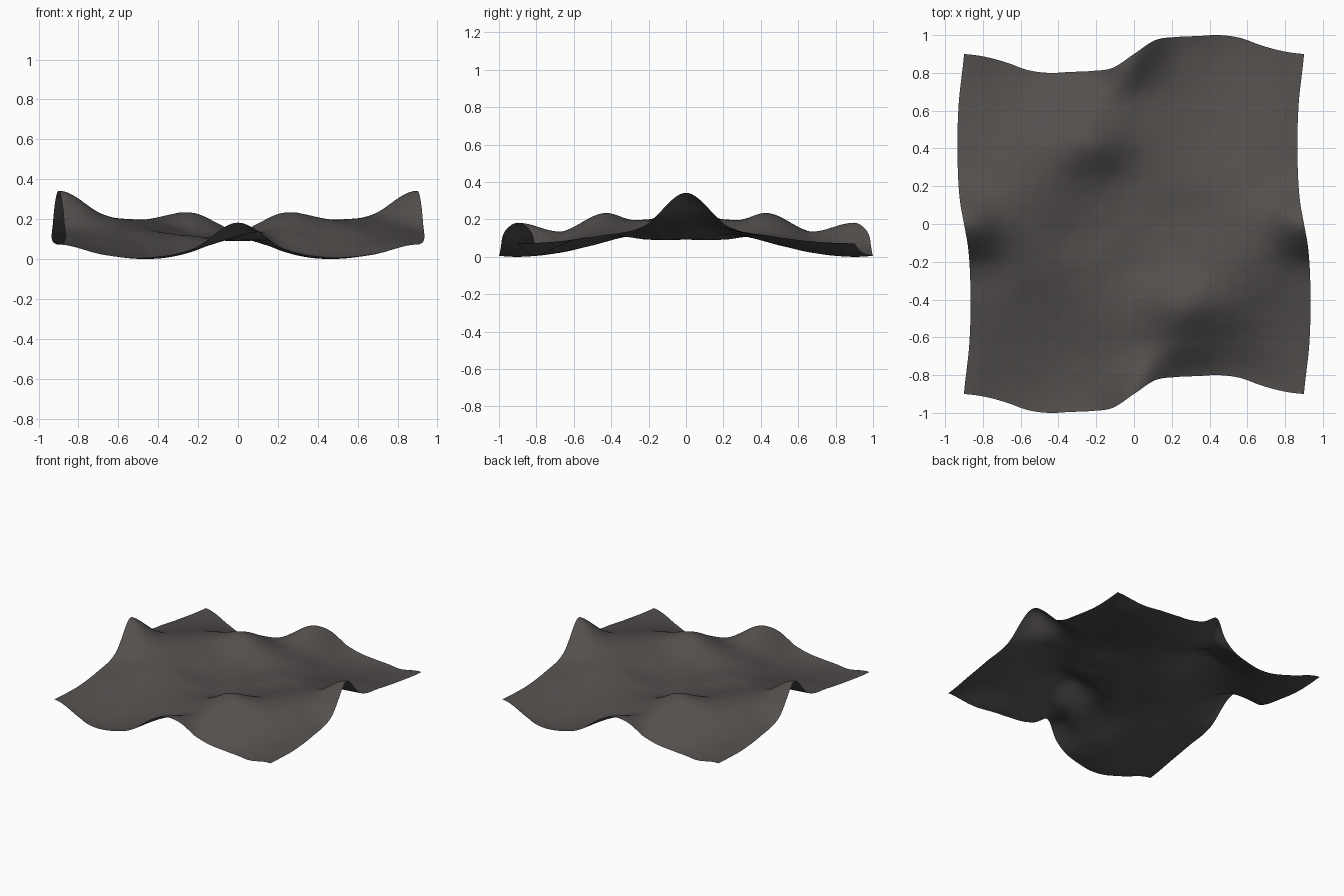
import bpy, bmesh, math
from mathutils import Vector, noise

if "Cube" in bpy.data.objects:
    bpy.data.objects.remove(bpy.data.objects["Cube"])

HALF = 0.9          # half width of the repeating tile
N = 112             # mesh resolution

# Control heights, rows y = -0.9 .. 0, columns x = -0.9 .. 0.675 (step 0.225).
# The other half follows from the half-turn symmetry; the tile repeats at its borders.
ROWS = [
    [.08, .03, .015, .06, .19, .06, .015, .03],
    [.09, .05, .02, .05, .12, .155, .10, .085],
    [.12, .10, .075, .095, .14, .238, .20, .145],
    [.17, .155, .14, .12, .105, .15, .205, .20],
    [.35, .23, .17, .115, .10, .115, .17, .23],
]
# Sideways bulge of the borders, from the middle of an edge to its corner
BULGE_Y = [0, .073, .09, .095, .1, .085, .045, .015, 0]
BULGE_X = [0, .02, .03, .034, .035, .032, .025, .012, 0]


def control(i, j):
    i, j = i % 8, j % 8
    if j > 4:
        i, j = (-i) % 8, 8 - j
    return ROWS[j][i]


def spline(p, t):
    a, b, c, d = p
    return b + 0.5 * t * (c - a + t * (2*a - 5*b + 4*c - d + t * (3*(b - c) + d - a)))


def height(u, v):
    s, t = (u + HALF) / 0.225, (v + HALF) / 0.225
    i, j = math.floor(s), math.floor(t)
    cols = [spline([control(i + a, j + b) for a in range(-1, 3)], s - i)
            for b in range(-1, 3)]
    return spline(cols, t - j)


def rough(u, v):
    # fine weathering, equal under a half turn, fading out at the borders
    fade = (1 - (u / HALF) ** 4) * (1 - (v / HALF) ** 4)
    n = sum(noise.fractal(Vector((s * u * 4, s * v * 4, 0.3)), 0.9, 2.0, 3)
            for s in (1, -1))
    return 0.004 * n * fade


def bulge(table, w):
    k = min(abs(w) / HALF * 8, 7.9999)
    i = int(k)
    at = lambda q: -table[1] if q < 0 else table[min(q, 8)]
    return math.copysign(spline([at(i + a) for a in range(-1, 3)], k - i), w)


# Terrain surface
bm = bmesh.new()
bmesh.ops.create_grid(bm, x_segments=N, y_segments=N, size=HALF)
for vert in bm.verts:
    u, v = vert.co.x, vert.co.y
    x = u - bulge(BULGE_X, v) * (u / HALF) ** 2
    y = v + bulge(BULGE_Y, u) * (v / HALF) ** 2
    vert.co = (x, y, height(u, v) + rough(u, v))
low = min(v.co.z for v in bm.verts)
for vert in bm.verts:
    vert.co.z -= low
for f in bm.faces:
    f.smooth = True
mesh = bpy.data.meshes.new("terrain")
bm.to_mesh(mesh)
bm.free()
terrain = bpy.data.objects.new("terrain", mesh)
bpy.context.collection.objects.link(terrain)

# Dark rock colour
rock = bpy.data.materials.new("dark_rock")
rock.diffuse_color = (0.085, 0.078, 0.074, 1)
rock.use_nodes = True
rock.node_tree.nodes["Principled BSDF"].inputs["Base Color"].default_value = rock.diffuse_color
mesh.materials.append(rock)
